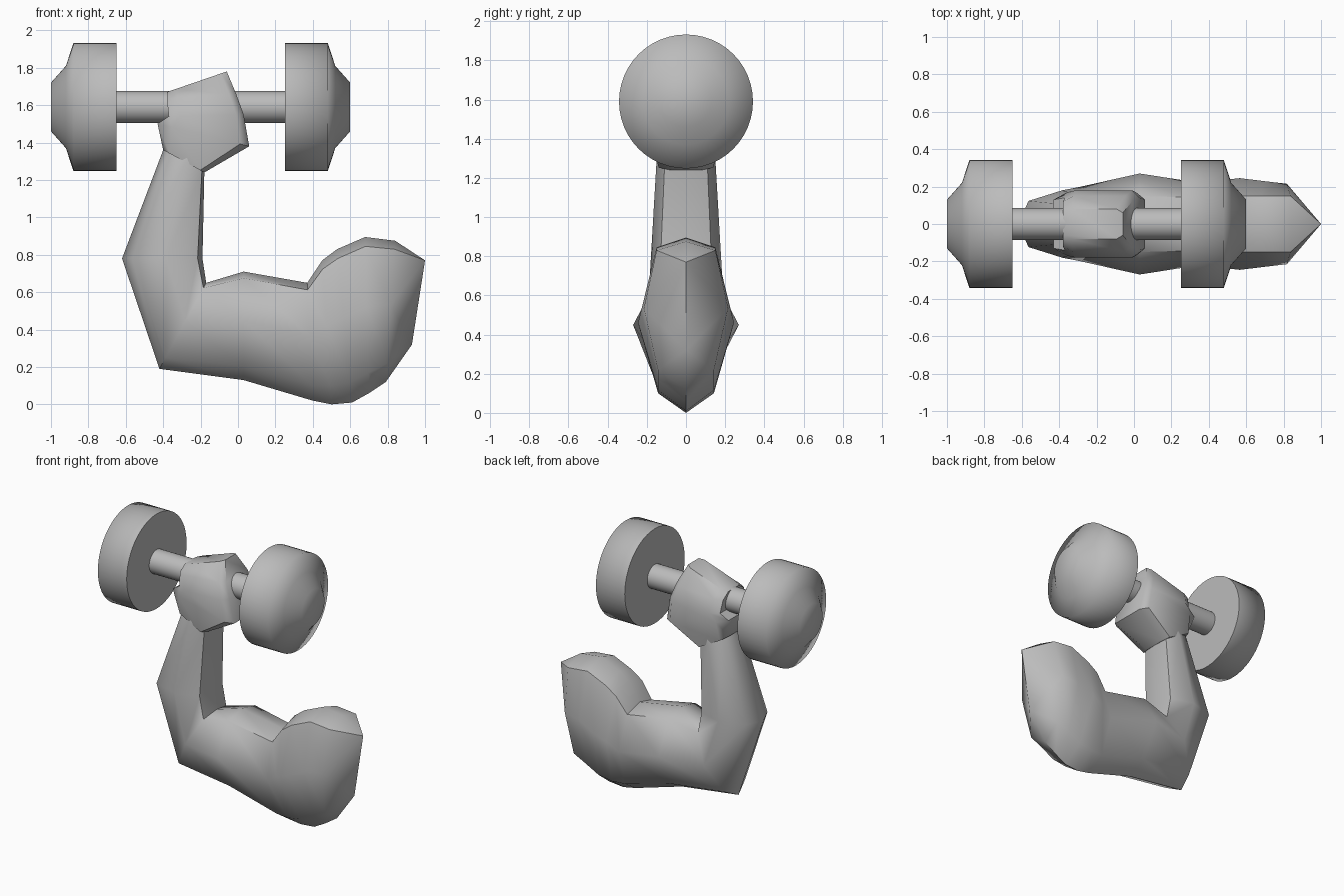
import bpy, bmesh, math

cube = bpy.data.objects.get("Cube")
if cube:
    bpy.data.objects.remove(cube)

mat = bpy.data.materials.new("plain grey")
mat.use_nodes = True
grey = (0.5, 0.5, 0.5, 1)
mat.diffuse_color = grey
mat.node_tree.nodes["Principled BSDF"].inputs["Base Color"].default_value = grey


def finish(name, bm, angle):
    bmesh.ops.remove_doubles(bm, verts=bm.verts, dist=0.0005)
    bmesh.ops.recalc_face_normals(bm, faces=bm.faces)
    me = bpy.data.meshes.new(name)
    bm.to_mesh(me)
    bm.free()
    me.materials.append(mat)
    ob = bpy.data.objects.new(name, me)
    bpy.context.collection.objects.link(ob)
    bpy.ops.object.select_all(action='DESELECT')
    ob.select_set(True)
    bpy.context.view_layer.objects.active = ob
    bpy.ops.object.shade_smooth_by_angle(angle=math.radians(angle))
    return ob


def loft(name, rings, angle):
    """Skin closed rings of points in order and cap both ends."""
    bm = bmesh.new()
    loops = [[bm.verts.new(p) for p in ring] for ring in rings]
    for a, b in zip(loops, loops[1:]):
        for i in range(len(a)):
            j = (i + 1) % len(a)
            bm.faces.new((a[i], a[j], b[j], b[i]))
    bm.faces.new(loops[0])
    bm.faces.new(loops[-1])
    return finish(name, bm, angle)


def section(inner, outer, stations):
    """Symmetric ring: stations are (fraction from inner to outer, half width)."""
    def point(t, y):
        return (inner[0] + (outer[0] - inner[0]) * t, y,
                inner[1] + (outer[1] - inner[1]) * t)
    front = [point(t, -w) for t, w in stations]
    back = [point(t, w) for t, w in reversed(stations) if w > 0]
    return front + back


def muscle(inner, outer, wide, edge):
    return section(inner, outer, [(0, 0), (0.06, edge), (0.45, wide), (0.87, edge * 0.95), (1, 0)])


# Arm from wrist through elbow to shoulder
arm = [
    muscle((-0.17, 1.30), (-0.38, 1.42), 0.14, 0.10),
    muscle((-0.18, 1.24), (-0.40, 1.36), 0.15, 0.11),
    muscle((-0.19, 0.78), (-0.62, 0.78), 0.18, 0.13),
    muscle((-0.17, 0.65), (-0.42, 0.19), 0.20, 0.13),
    muscle((0.03, 0.71), (0.03, 0.13), 0.27, 0.15),
    muscle((0.37, 0.65), (0.40, 0.02), 0.215, 0.14),
    muscle((0.45, 0.77), (0.50, 0.00), 0.235, 0.15),
    muscle((0.53, 0.83), (0.61, 0.01), 0.245, 0.15),
    muscle((0.68, 0.895), (0.70, 0.06), 0.23, 0.15),
    muscle((0.84, 0.875), (0.79, 0.12), 0.215, 0.15),
]

bm = bmesh.new()
loops = [[bm.verts.new(p) for p in ring] for ring in arm]
for a, b in zip(loops, loops[1:]):
    for i in range(8):
        j = (i + 1) % 8
        bm.faces.new((a[i], a[j], b[j], b[i]))
bm.faces.new(loops[0])
# Pointed shoulder end closed onto a short central ridge
upper, lower = bm.verts.new((1.0, 0, 0.77)), bm.verts.new((0.93, 0, 0.32))
end = loops[-1]
for top, side, mid, low, bottom in (end[:5], [end[0]] + end[:3:-1]):
    for face in ((top, side, upper), (side, mid, upper), (mid, lower, upper),
                 (mid, low, lower), (low, bottom, lower)):
        bm.faces.new(face)
finish("arm", bm, 50)


# Fist closed around the bar
def fist_ring(inner, outer, wide, edge):
    return section(inner, outer, [(0, edge), (0.1, wide), (0.85, wide), (1, edge)])


loft("fist", [
    fist_ring((-0.18, 1.24), (-0.40, 1.36), 0.14, 0.08),
    fist_ring((0.06, 1.38), (-0.43, 1.50), 0.17, 0.13),
    fist_ring((0.03, 1.55), (-0.37, 1.54), 0.18, 0.14),
    fist_ring((-0.01, 1.66), (-0.38, 1.63), 0.15, 0.12),
    fist_ring((-0.06, 1.78), (-0.38, 1.67), 0.08, 0.06),
], 50)

# Dumbbell: round parts turned about the x axis
BAR_X, BAR_Z, SIDES = -0.2, 1.59, 48


def turned(name, profile, angle):
    rings = [[(x, r * math.cos(k * math.tau / SIDES), BAR_Z + r * math.sin(k * math.tau / SIDES))
              for k in range(SIDES)] for x, r in profile]
    return loft(name, rings, angle)


turned("bar", [(-0.7, 0.085), (0.3, 0.085)], 50)
plate = [(0.45, 0.342), (0.68, 0.342), (0.72, 0.22), (0.80, 0.13)]
for name, side in (("right_weight", -1), ("left_weight", 1)):
    turned(name, [(BAR_X + side * x, r) for x, r in plate], 80)
